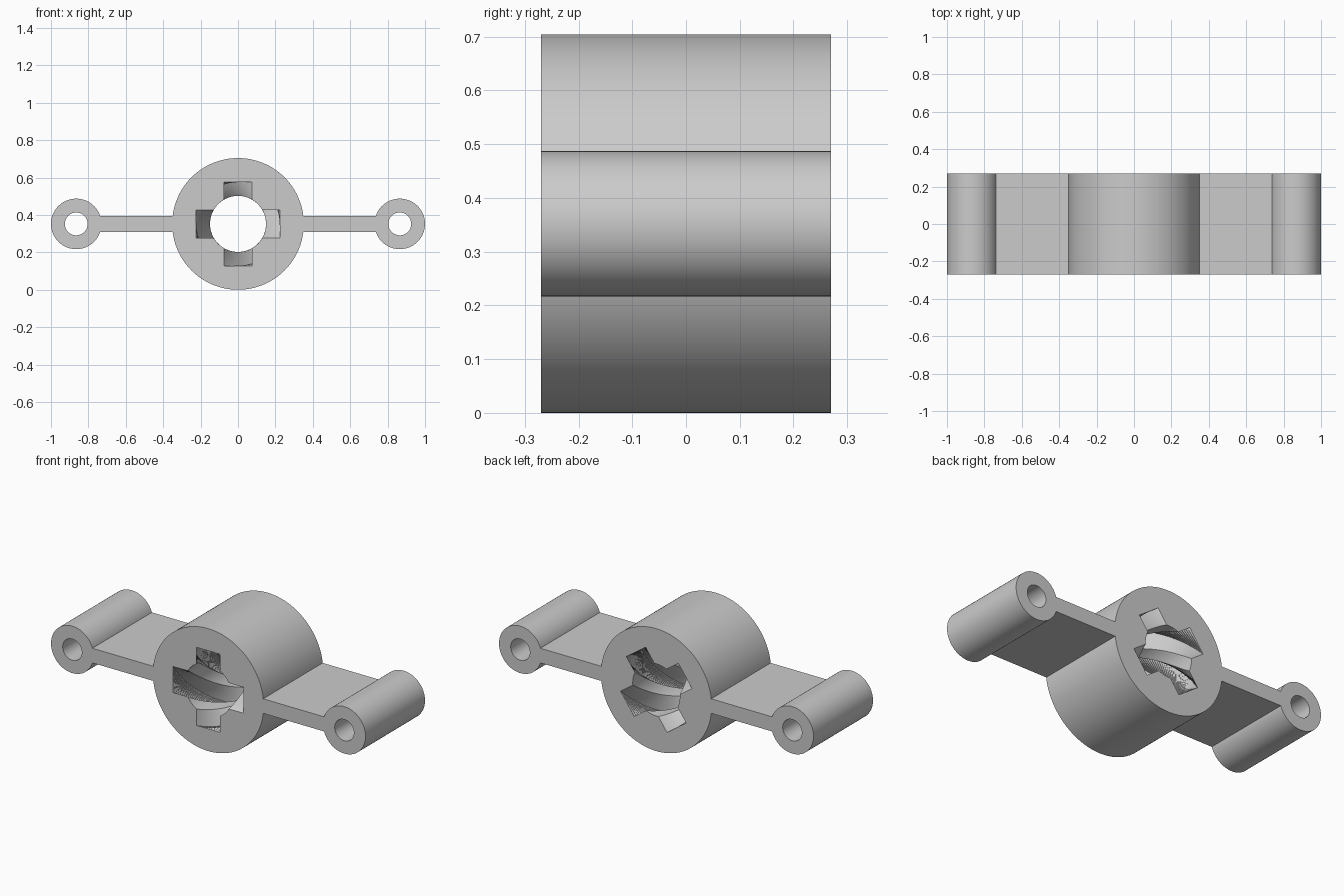
import bpy, bmesh, math
from math import sin, cos, pi, radians

cube = bpy.data.objects.get("Cube")
if cube:
    bpy.data.objects.remove(cube)

DEPTH, MID = 0.54, 0.352
HUB_R, BORE_R = 0.352, 0.15
SLOT_HALF, SLOT_REACH = 0.075, 0.225
LUG_X, LUG_R, LUG_HOLE = 0.865, 0.135, 0.061
TWIST = radians(145)

grey = bpy.data.materials.new("plain grey")
grey.use_nodes = True
grey.diffuse_color = (0.6, 0.6, 0.6, 1)
grey.node_tree.nodes["Principled BSDF"].inputs["Base Color"].default_value = (0.6, 0.6, 0.6, 1)


def circle(r, n=96):
    return [(r * cos(2 * pi * i / n), r * sin(2 * pi * i / n)) for i in range(n)]


def cross_bore():
    """Round bore with four square slots, as one closed outline."""
    edge = math.asin(SLOT_HALF / BORE_R)
    root = BORE_R * cos(edge)
    quarter = [(root, -SLOT_HALF), (SLOT_REACH, -SLOT_HALF),
               (SLOT_REACH, SLOT_HALF), (root, SLOT_HALF)]
    for i in range(1, 6):
        a = edge + (pi / 2 - 2 * edge) * i / 6
        quarter.append((BORE_R * cos(a), BORE_R * sin(a)))
    points = []
    for _ in range(4):
        points += quarter
        quarter = [(-z, x) for x, z in quarter]
    return points


def prism(name, outline, cx, y0, y1, twist=0, steps=1):
    """Sweep an x-z outline from y0 to y1, turning it on the way."""
    bm = bmesh.new()
    rings = []
    for s in range(steps + 1):
        y = y0 + (y1 - y0) * s / steps
        a = twist * y / DEPTH + twist / 2
        rings.append([bm.verts.new((cx + x * cos(a) - z * sin(a), y,
                                    MID + x * sin(a) + z * cos(a))) for x, z in outline])
    n = len(outline)
    for low, high in zip(rings, rings[1:]):
        for i in range(n):
            j = (i + 1) % n
            if twist:
                bm.faces.new((low[i], low[j], high[j]))
                bm.faces.new((low[i], high[j], high[i]))
            else:
                bm.faces.new((low[i], low[j], high[j], high[i]))
    bm.faces.new(rings[0])
    bm.faces.new(rings[-1])
    bmesh.ops.recalc_face_normals(bm, faces=bm.faces)
    mesh = bpy.data.meshes.new(name)
    bm.to_mesh(mesh)
    bm.free()
    mesh.materials.append(grey)
    obj = bpy.data.objects.new(name, mesh)
    bpy.context.collection.objects.link(obj)
    return obj


def select(obj):
    bpy.ops.object.select_all(action='DESELECT')
    obj.select_set(True)
    bpy.context.view_layer.objects.active = obj


def drill(obj, cutter):
    """Cut the bore, then shade the walls smooth with sharp rims."""
    mod = obj.modifiers.new("bore", 'BOOLEAN')
    mod.operation = 'DIFFERENCE'
    mod.solver = 'EXACT'
    mod.object = cutter
    select(obj)
    bpy.ops.object.modifier_apply(modifier=mod.name)
    bpy.data.objects.remove(cutter)
    bpy.ops.object.shade_smooth_by_angle(angle=radians(30))


H = DEPTH / 2

# Central hub with the twisted four-slot bore
hub = prism("hub", circle(HUB_R, 128), 0, -H, H)
drill(hub, prism("bore_cutter", cross_bore(), 0, -H - 0.01, H + 0.01, TWIST, 48))

# Side plates and drilled end lugs
for side, sign in (("left", 1), ("right", -1)):
    x0, x1, t = 0.348, 0.738, 0.042
    plate = [(x0, -t), (x1, -t), (x1, t), (x0, t)]
    prism(side + "_plate", [(sign * x, z) for x, z in plate], 0, -H, H)
    lug = prism(side + "_lug", circle(LUG_R), sign * LUG_X, -H, H)
    drill(lug, prism("hole_cutter", circle(LUG_HOLE, 64), sign * LUG_X, -H - 0.01, H + 0.01))
